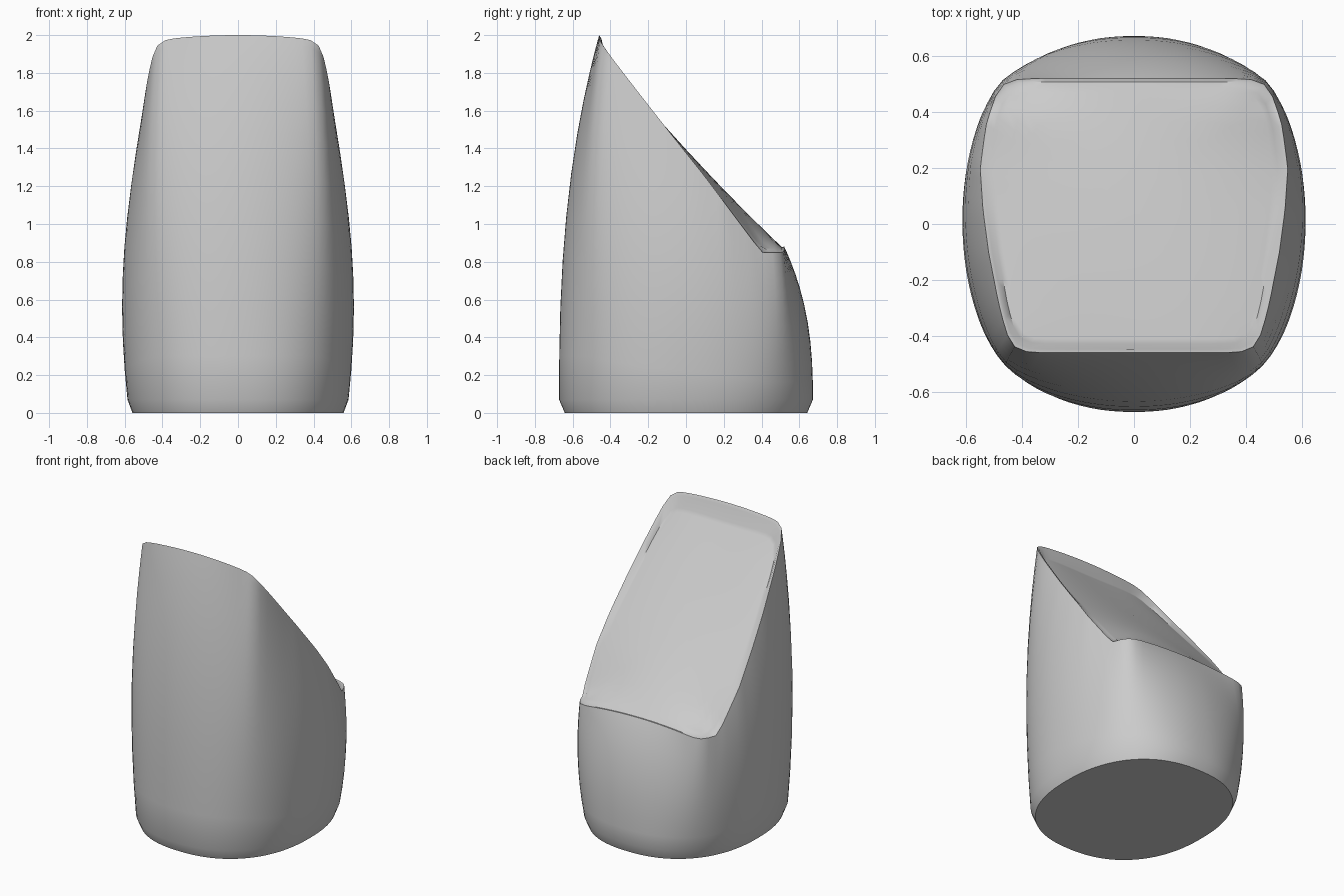
import bpy, bmesh, math

if "Cube" in bpy.data.objects:
    bpy.data.objects.remove(bpy.data.objects["Cube"])

N = 96


def interp(pts, v):
    if v <= pts[0][0]:
        return pts[0][1]
    for (a, p), (b, q) in zip(pts, pts[1:]):
        if v <= b:
            return p + (q - p) * (v - a) / (b - a)
    return pts[-1][1]


def super_point(i, n):
    # unit rounded square / circle, sampled by polar angle
    t = 2 * math.pi * i / N
    c, s = math.cos(t), math.sin(t)
    r = (abs(c) ** n + abs(s) ** n) ** (-1 / n)
    return r * c, r * s


def half_width(y):
    return interp([(-.46, .44), (-.28, .485), (-.1, .52), (.05, .54), (.2, .55), (.35, .53), (.52, .48)], y)


def top_outline(i, k=1.0):
    u, v = super_point(i, 16)
    y = .03 + .49 * v * k
    return u * k * half_width(y), y


def base_outline(i):
    u, v = super_point(i, 2.3)
    return .585 * u, .672 * v


def rim_z(x, y):
    e = (x / .45) ** 2
    front = 2 - 1.337 * (y + .46) - .03 * e * min(1, max(0, (.1 - y) / .5))
    return max(front, .85 + .03 * (1 - min(1, e)))


def dish_z(x, y):
    # sunken at the tall end, gently crowned at the low end
    u = min(1, abs(x) / half_width(y))
    edge = rim_z(x, y) - .055 * min(1, max(0, (.25 - y) / .6))
    mid = 1.395 - 1.09 * y + .14 * y * y
    return edge + (mid - edge) * (1 - u * u)


rings = []
# bevelled foot
rings.append([(x * .955, y * .955, 0) for x, y in map(base_outline, range(N))])
# bulging walls, blending from oval base to squared slanted rim
for s in [0, .12, .25, .38, .5, .62, .73, .82, .9, .95, .98, 1]:
    ring = []
    for i in range(N):
        t = 2 * math.pi * i / N
        bx, by = base_outline(i)
        tx, ty = top_outline(i)
        f = s ** 2.5
        x = bx + (tx - bx) * f
        y = by + (ty - by) * f
        side, corner = math.cos(t) ** 2, math.sin(2 * t) ** 4
        bulge = 4 * s * (1 - s)
        x *= 1 + bulge * (.06 * side + .035 * corner)
        y *= 1 + bulge * .035 * corner
        ring.append((x, y, .07 + (rim_z(tx, ty) - .07) * s))
    rings.append(ring)
# rounded rim lip
rings.append([(x, y, rim_z(x, y) - .002) for x, y in (top_outline(i, .975) for i in range(N))])
# dished slanted face
for k in [.935, .9, .8, .68, .55, .42, .28, .14]:
    rings.append([(x, y, dish_z(x, y)) for x, y in (top_outline(i, k) for i in range(N))])

bm = bmesh.new()
loops = [[bm.verts.new(p) for p in ring] for ring in rings]
for a, b in zip(loops, loops[1:]):
    for i in range(N):
        j = (i + 1) % N
        bm.faces.new((a[i], a[j], b[j], b[i]))
bm.faces.new(loops[0][::-1])
bm.faces.new(loops[-1])
bmesh.ops.recalc_face_normals(bm, faces=bm.faces)
mesh = bpy.data.meshes.new("slanted_cap")
bm.to_mesh(mesh)
bm.free()
cap = bpy.data.objects.new("slanted_cap", mesh)
bpy.context.collection.objects.link(cap)
bpy.context.view_layer.objects.active = cap
cap.select_set(True)
bpy.ops.object.shade_smooth_by_angle(angle=math.radians(50))
